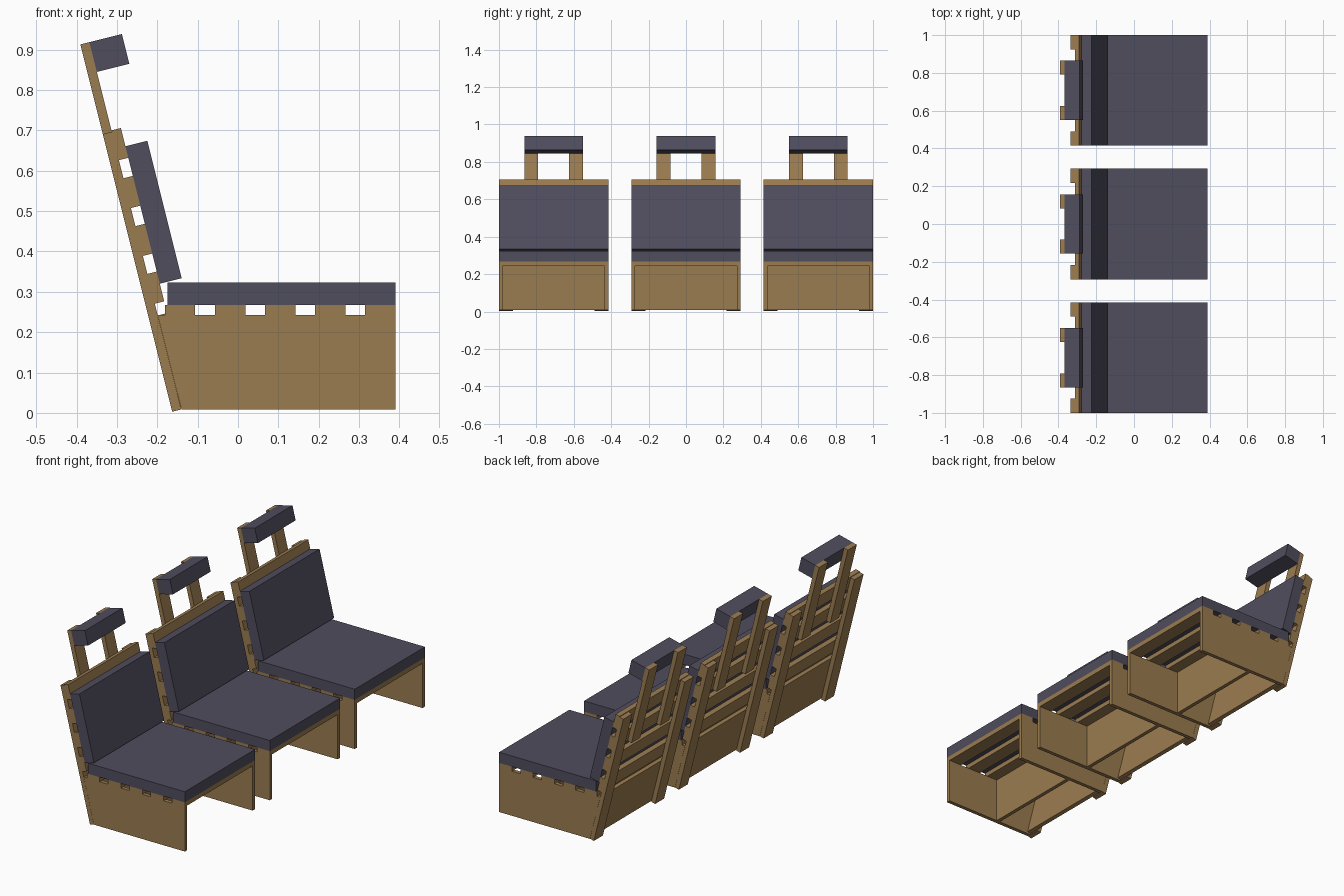
import bpy, math
from mathutils import Vector

if "Cube" in bpy.data.objects:
    bpy.data.objects.remove(bpy.data.objects["Cube"])


def material(name, rgb):
    m = bpy.data.materials.new(name)
    m.diffuse_color = (*rgb, 1)
    m.use_nodes = True
    m.node_tree.nodes["Principled BSDF"].inputs["Base Color"].default_value = m.diffuse_color
    return m


WOOD = material("wood", (0.33, 0.20, 0.08))
FABRIC = material("fabric", (0.08, 0.075, 0.11))

HALF = 0.2925                       # half the width of one seat
LEAN = math.atan(0.25)              # backward lean of the backrest
UP = Vector((-math.sin(LEAN), math.cos(LEAN)))
FWD = Vector((math.cos(LEAN), math.sin(LEAN)))
FOOT = Vector((-0.163, 0.003))      # lower rear corner of the back posts


def prism(name, profile, y0, y1, mat):
    """Extrude an (x, z) profile, listed anticlockwise, from y0 to y1."""
    n = len(profile)
    verts = [(x, y, z) for y in (y0, y1) for x, z in profile]
    faces = [tuple(range(n)), tuple(range(2 * n - 1, n - 1, -1))]
    faces += [(i, i + n, (i + 1) % n + n, (i + 1) % n) for i in range(n)]
    mesh = bpy.data.meshes.new(name)
    mesh.from_pydata(verts, [], faces)
    mesh.materials.append(mat)
    ob = bpy.data.objects.new(name, mesh)
    bpy.context.collection.objects.link(ob)
    return ob


def board(name, x0, x1, z0, z1, y0, y1, mat=WOOD):
    return prism(name, [(x0, z0), (x1, z0), (x1, z1), (x0, z1)], y0, y1, mat)


def leaning(name, t0, t1, s0, s1, y0, y1, mat=WOOD):
    """Board in the backrest frame: t = forward of the rear face, s = up the lean."""
    pts = [FOOT + FWD * t + UP * s for t, s in ((t0, s0), (t1, s0), (t1, s1), (t0, s1))]
    return prism(name, pts, y0, y1, mat)


for c in (-0.7075, 0, 0.7075):
    lo, hi = c - HALF, c + HALF

    # base: side panels cut to the lean, cross panel, sloping rear panel
    side = [(-0.14, 0.008), (0.39, 0.008), (0.39, 0.243), (-0.199, 0.243)]
    prism("side_panel", side, lo, lo + 0.02, WOOD)
    prism("side_panel", side, hi - 0.02, hi, WOOD)
    board("cross_panel", 0.06, 0.08, 0.008, 0.243, lo + 0.02, hi - 0.02)
    leaning("rear_panel", 0.023, 0.043, 0.006, 0.24, lo + 0.02, hi - 0.02)

    # seat slats and cushion
    for i in range(5):
        x = -0.181 + i * 0.124
        board("seat_slat", x, x + 0.075, 0.243, 0.267, lo, hi)
    board("seat_cushion", -0.175, 0.39, 0.267, 0.323, lo, hi, FABRIC)

    # backrest posts, slats and cushion
    leaning("back_post", 0, 0.023, 0, 0.709, lo, lo + 0.075)
    leaning("back_post", 0, 0.023, 0, 0.709, hi - 0.075, hi)
    for i in range(4):
        s = 0.27 + i * 0.1222
        leaning("back_slat", 0.023, 0.047, s, s + 0.076, lo, hi)
    leaning("back_cushion", 0.047, 0.103, 0.315, 0.666, lo, hi, FABRIC)

    # headrest supports and cushion
    leaning("headrest_support", 0, 0.023, 0.513, 0.938, c - 0.157, c - 0.083)
    leaning("headrest_support", 0, 0.023, 0.513, 0.938, c + 0.083, c + 0.157)
    leaning("headrest_cushion", 0.023, 0.106, 0.862, 0.938, c - 0.157, c + 0.157, FABRIC)
